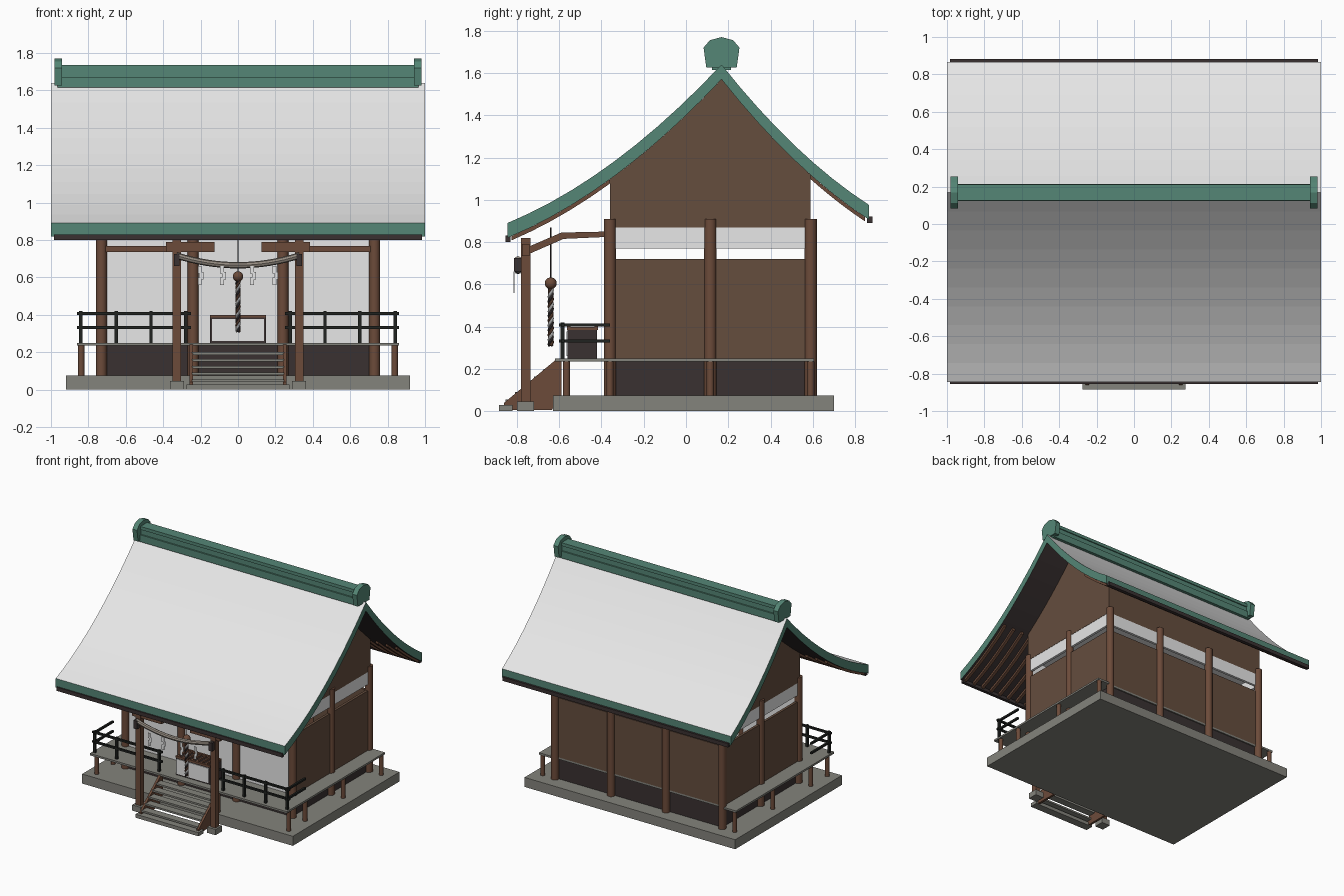
import bpy, bmesh
from math import sin, cos, pi
from mathutils import Vector

if "Cube" in bpy.data.objects:
    bpy.data.objects.remove(bpy.data.objects["Cube"])


def material(name, *rgb):
    mat = bpy.data.materials.new(name)
    mat.use_nodes = True
    mat.diffuse_color = (*rgb, 1)
    mat.node_tree.nodes["Principled BSDF"].inputs["Base Color"].default_value = (*rgb, 1)
    return mat


pale = material("pale_grey", .8, .8, .8)
green = material("aged_copper_green", .09, .24, .18)
brown = material("wall_brown", .13, .075, .048)
wood = material("post_wood", .15, .07, .042)
dark = material("dark_timber", .042, .031, .031)
black = material("rail_black", .014, .016, .014)
stone = material("stone_grey", .23, .227, .2)
straw = material("straw_rope", .3, .26, .22)


def finish(name, bm, *mats):
    bmesh.ops.recalc_face_normals(bm, faces=bm.faces)
    mesh = bpy.data.meshes.new(name)
    bm.to_mesh(mesh)
    bm.free()
    for mat in mats:
        mesh.materials.append(mat)
    obj = bpy.data.objects.new(name, mesh)
    bpy.context.collection.objects.link(obj)
    return obj


def prism(name, mat, outline, width, at=0):
    """Extrude a (y, z) outline along x, centred on x = at."""
    bm = bmesh.new()
    face = bm.faces.new([bm.verts.new((at - width / 2, y, z)) for y, z in outline])
    extruded = bmesh.ops.extrude_face_region(bm, geom=[face])["geom"]
    moved = [v for v in extruded if isinstance(v, bmesh.types.BMVert)]
    bmesh.ops.translate(bm, verts=moved, vec=(width, 0, 0))
    return finish(name, bm, mat)


def box(name, mat, width, depth, height, at=0):
    (front, back), (low, high) = depth, height
    outline = [(front, low), (back, low), (back, high), (front, high)]
    return prism(name, mat, outline, width, at)


def pair(build, name, *args, at):
    for label, side in (("left", 1), ("right", -1)):
        build(f"{label}_{name}", *args, at=side * at)


def smooth(obj):
    bpy.ops.object.select_all(action="DESELECT")
    obj.select_set(True)
    bpy.context.view_layer.objects.active = obj
    bpy.ops.object.shade_smooth_by_angle()


def column(name, mat, x, y, radius, low, high):
    bpy.ops.mesh.primitive_cylinder_add(vertices=16, radius=radius, depth=high - low,
                                        location=(x, y, (low + high) / 2))
    obj = bpy.context.object
    obj.name = name
    obj.data.materials.append(mat)
    smooth(obj)


def tube(name, mat, points, radius):
    curve = bpy.data.curves.new(name, "CURVE")
    curve.dimensions = "3D"
    curve.bevel_depth, curve.bevel_resolution, curve.use_fill_caps = radius, 2, True
    spline = curve.splines.new("POLY")
    spline.points.add(len(points) - 1)
    for target, point in zip(spline.points, points):
        target.co = (*point, 1)
    curve.materials.append(mat)
    obj = bpy.data.objects.new(name, curve)
    bpy.context.collection.objects.link(obj)
    bpy.ops.object.select_all(action="DESELECT")
    obj.select_set(True)
    bpy.context.view_layer.objects.active = obj
    bpy.ops.object.convert(target="MESH")
    smooth(bpy.context.object)


def steps(start, end, count):
    return [start + (end - start) * i / (count - 1) for i in range(count)]


# Shared levels and lines
BASE, DECK, FLOOR, LINTEL = .075, .235, .25, .87
EAVE, RIDGE, BACK_EAVE, THICK = -.845, .168, .867, .07
WALL_X, FRONT, BACK = .73, -.36, .59


def roof_z(y):
    if y <= RIDGE:
        t = (y - EAVE) / (RIDGE - EAVE)
        return .89 + .42 * t + .33 * t * t
    t = (BACK_EAVE - y) / (BACK_EAVE - RIDGE)
    return .975 + .45 * t + .215 * t * t


# Roof: pale top, green edges, dark underside
ys = steps(EAVE, RIDGE, 11) + steps(RIDGE, BACK_EAVE, 9)[1:]
bm = bmesh.new()
rows = [[bm.verts.new((x, y, roof_z(y) - drop)) for y in ys]
        for x, drop in ((-1, 0), (1, 0), (1, THICK), (-1, THICK))]
for a, b in zip(rows, rows[1:] + rows[:1]):
    for i in range(len(ys) - 1):
        bm.faces.new((a[i], b[i], b[i + 1], a[i + 1]))
for end in (0, -1):
    bm.faces.new([row[end] for row in rows])
roof = finish("roof", bm, pale, green, dark)
for face in roof.data.polygons:
    nz = face.normal.z
    face.material_index = 0 if nz > .2 else 2 if nz < -.2 else 1

# Rafters and eave boards
for label, ends in (("front", (EAVE + .02, FRONT)), ("back", (BACK, BACK_EAVE - .02))):
    run = steps(*ends, 6)
    under = [(y, roof_z(y) - THICK) for y in run]
    outline = under + [(y, z - .02) for y, z in reversed(under)]
    for x in steps(-.97, .97, 24):
        prism(f"{label}_rafter", wood, outline, .024, x)
box("front_eave_board", dark, 1.97, (EAVE - .01, EAVE + .015), (.8, .83))
box("back_eave_board", dark, 1.97, (BACK_EAVE - .01, BACK_EAVE + .016), (.89, .92))

# Ridge cap and end ornaments
for level, (half, low, high) in enumerate(((.045, 1.615, 1.67), (.034, 1.67, 1.71), (.042, 1.71, 1.735))):
    box(f"ridge_layer_{level}", green, 1.93, (RIDGE - half, RIDGE + half), (low, high))
half_outline = [(.072, 1.627), (.085, 1.72), (.055, 1.755), (0, 1.77)]
ornament = [(RIDGE + y, z) for y, z in half_outline]
ornament += [(RIDGE - y, z) for y, z in reversed(half_outline[:-1])]
pair(prism, "ridge_ornament", green, ornament, .04, at=.96)

# Stone base, under-floor box and deck
box("stone_base", stone, 1.84, (-.63, .7), (0, BASE))
box("under_floor", dark, 1.45, (FRONT, BACK - .01), (BASE, DECK))
box("room_floor", stone, 1.45, (FRONT, BACK), (DECK, FLOOR))
box("front_deck", stone, 1.72, (-.62, FRONT), (DECK, FLOOR))
pair(box, "side_deck", stone, .135, (FRONT, .605), (DECK, FLOOR), at=.7925)
for side in (-1, 1):
    for y in (-.565, FRONT, .115, BACK):
        column("deck_post", wood, side * .838, y, .017, BASE, DECK)

# Walls with an open slit below the plaster band
side_span = (FRONT + .01, BACK - .01)
for low, high, mat, part in ((FLOOR, .72, brown, "wall"), (.77, LINTEL, pale, "plaster_band")):
    pair(box, f"side_{part}", mat, .02, side_span, (low, high), at=WALL_X)
    box(f"back_{part}", mat, 1.45, (BACK - .02, BACK), (low, high))
box("front_wall", pale, 1.45, (FRONT, FRONT + .02), (FLOOR, LINTEL))
box("ceiling", pale, 1.44, side_span, (LINTEL - .005, LINTEL))
for label, y in (("front", FRONT + .01), ("back", BACK - .01)):
    box(f"{label}_upper_wall", brown, 1.45, (y - .01, y + .01), (LINTEL, roof_z(y) - THICK))
gable_ys = steps(BACK, RIDGE, 6) + steps(RIDGE, FRONT, 7)[1:]
gable = [(FRONT, LINTEL), (BACK, LINTEL)] + [(y, roof_z(y) - THICK) for y in gable_ys]
pair(prism, "gable_wall", brown, gable, .024, at=WALL_X)

# Main columns and front tie beams
for y in (FRONT, BACK):
    for x in (-WALL_X, -.24, .24, WALL_X):
        column("main_column", wood, x, y, .029, BASE, .91)
for side in (-1, 1):
    column("side_column", wood, side * WALL_X, .115, .029, BASE, .91)
pair(box, "front_tie_beam", wood, .49, (FRONT - .02, FRONT + .01), (.735, .768), at=.485)

# Porch posts, brackets and curved beams
pair(box, "porch_footing", stone, .075, (-.8, -.72), (0, .045), at=.327)
pair(box, "porch_post", wood, .045, (-.78, -.735), (.045, .82), at=.327)
pair(box, "porch_bracket", wood, .26, (-.775, -.74), (.735, .79), at=.255)
rainbow = [(-.74, .745), (-.58, .815), (FRONT, .825), (FRONT, .85), (-.59, .845), (-.74, .78)]
pair(prism, "porch_beam", wood, rainbow, .035, at=.327)

# Stairs
stringer = [(-.59, .24), (-.62, .24), (-.86, .04), (-.86, .005), (-.635, .005), (-.59, BASE)]
pair(prism, "stair_stringer", wood, stringer, .018, at=.25)
for z, y in zip(steps(.055, .2, 5), steps(-.825, -.645, 5)):
    box("stair_tread", stone, .49, (y - .03, y + .03), (z - .014, z))
box("bottom_step", stone, .55, (-.885, -.82), (0, .028))

# Railings
for label, z in (("top", .4), ("middle", .325)):
    pair(box, f"front_{label}_rail", black, .61, (-.592, -.576), (z, z + .015), at=.555)
    pair(box, f"side_{label}_rail", black, .016, (-.6, FRONT), (z, z + .015), at=.84)
for x in (.28, .465, .65, .84):
    pair(box, "rail_post", black, .018, (-.593, -.575), (FLOOR, .42), at=x)

# Offering box with slatted top
box("offering_box", dark, .3, (-.56, -.42), (FLOOR, .385))
box("offering_front_panel", pale, .28, (-.565, -.56), (FLOOR + .01, .378))
for y in (-.555, -.425):
    box("offering_top_rim", wood, .3, (y - .008, y + .008), (.385, .4))
for x in steps(-.14, .14, 8):
    box("offering_slat", wood, .014, (-.55, -.43), (.385, .398), x)

# Sagging straw rope with zigzag paper strips
tube("straw_rope", straw, [(x, -.795, .665 + .48 * x * x) for x in steps(-.33, .33, 17)], .017)
pair(box, "rope_tie", dark, .03, (-.815, -.775), (.66, .725), at=.327)
for x in (-.2, -.08, .08, .2):
    for i, z in enumerate((.64, .61, .58)):
        shift = .01 * (i % 2) - .005
        box("paper_strip", pale, .02, (-.816, -.812), (z - .02, z + .02), x + shift)

# Bell with twisted pull rope
bpy.ops.mesh.primitive_uv_sphere_add(segments=20, ring_count=12, radius=.028, location=(0, -.64, .605))
bell = bpy.context.object
bell.name = "bell"
bell.data.materials.append(wood)
smooth(bell)
tube("bell_cord", dark, [(0, -.64, .63), (0, -.64, .87)], .003)
for k, (label, mat) in enumerate((("wood", wood), ("pale", pale), ("dark", dark))):
    helix = []
    for t in steps(0, 1, 41):
        angle = 2 * pi * (4 * t + k / 3)
        helix.append(Vector((.008 * cos(angle), -.64 + .008 * sin(angle), .31 + .27 * t)))
    tube(f"pull_rope_{label}_strand", mat, helix, .007)
